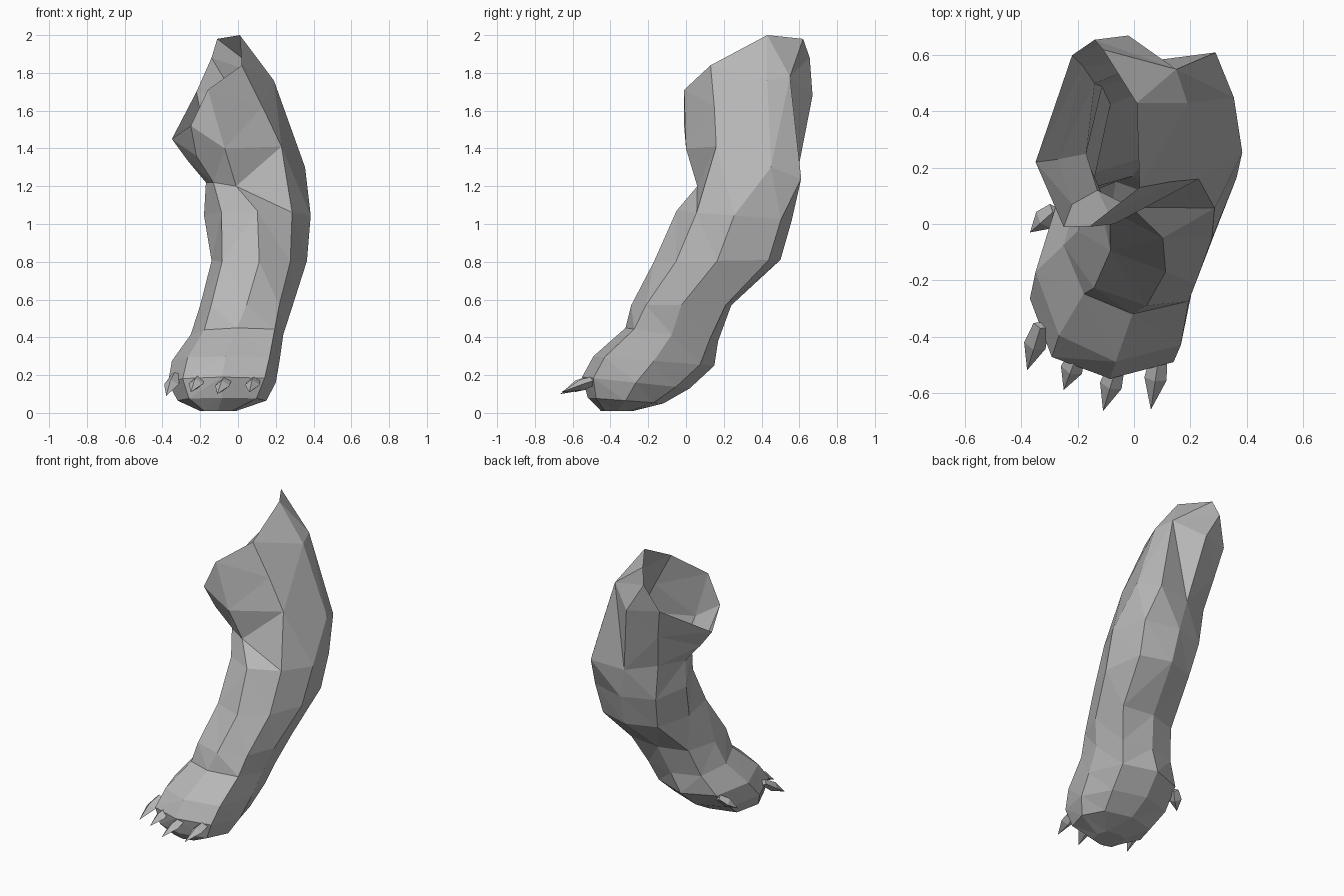
import bpy, bmesh, math
from mathutils import Vector

if "Cube" in bpy.data.objects:
    bpy.data.objects.remove(bpy.data.objects["Cube"])

grey = bpy.data.materials.new("grey")
grey.diffuse_color = (0.48, 0.48, 0.48, 1)
grey.use_nodes = True
grey.node_tree.nodes["Principled BSDF"].inputs["Base Color"].default_value = grey.diffuse_color


def finish(name, bm):
    mesh = bpy.data.meshes.new(name)
    bm.to_mesh(mesh)
    bm.free()
    mesh.materials.append(grey)
    obj = bpy.data.objects.new(name, mesh)
    bpy.context.collection.objects.link(obj)
    return obj


def ring(x0, x1, yf, zf, yb, zb, *swell):
    """Eight-sided tilted section; right first, then round by the back.
    swell pushes out the corners: back right, back left, front left, front right."""
    pts = []
    for k in range(8):
        a = k * math.tau / 8
        s = swell[k // 2] if k % 2 else 1.0
        u, v = math.cos(a) * s, math.sin(a) * s
        t = (v + 1) / 2
        pts.append(((x0 + x1) / 2 + u * (x1 - x0) / 2,
                    yf + (yb - yf) * t, zf + (zb - zf) * t))
    return pts


# Paw and foreleg sections, sole upwards
sections = [
    (-0.20, -0.01, -0.45, 0.01, -0.28, 0.01, 1.1, 1.1, 1.1, 1.1),
    (-0.32, 0.15, -0.52, 0.08, -0.12, 0.05, 1.05, 1.1, 1.05, 1.1),
    (-0.37, 0.20, -0.55, 0.19, 0.02, 0.13, 1.05, 1.05, 1.03, 1.12),
    (-0.35, 0.22, -0.49, 0.30, 0.15, 0.25, 1.08, 1.05, 1.0, 1.15),
    (-0.25, 0.24, -0.32, 0.45, 0.17, 0.38, 1.15, 1.1, 1.0, 1.15),
    (-0.20, 0.29, -0.29, 0.57, 0.24, 0.57, 1.25, 1.1, 1.08, 1.0),
    (-0.14, 0.365, -0.17, 0.80, 0.50, 0.81, 1.15, 1.1, 1.1, 0.92),
    (-0.18, 0.385, -0.05, 1.07, 0.56, 1.02, 1.15, 1.08, 0.95, 0.92),
]
rings = [ring(*s) for s in sections]

# Shoulder flares into a cup that is open on the inner side
rings.append([(0.355, 0.45, 1.30), (0.29, 0.61, 1.24), (0.06, 0.58, 1.22), (-0.14, 0.50, 1.27),
              (-0.17, 0.25, 1.22), (-0.13, 0.12, 1.22), (-0.01, 0.06, 1.20), (0.23, 0.16, 1.41)])
rings.append([(0.19, 0.43, 1.76), (0.15, 0.55, 1.78), (-0.02, 0.67, 1.68), (-0.18, 0.56, 1.50),
              (-0.27, 0.23, 1.34), (-0.22, 0.07, 1.36), (-0.07, 0.00, 1.40), (0.13, 0.15, 1.62)])
rings.append([(0.01, 0.43, 2.00), (-0.11, 0.62, 1.98), (-0.14, 0.655, 1.88), (-0.22, 0.60, 1.70),
              (-0.35, 0.22, 1.45), (-0.25, -0.01, 1.52), (-0.16, -0.01, 1.71), (0.02, 0.13, 1.84)])

bm = bmesh.new()
loops = [[bm.verts.new(p) for p in r] for r in rings]
for i, (lo, hi) in enumerate(zip(loops, loops[1:])):
    for k in range(8):
        n = (k + 1) % 8
        if i == 8 and k == 1:  # hollow down the back of the shoulder
            bm.faces.new((lo[k], lo[n], hi[k]))
            bm.faces.new((lo[n], hi[n], hi[k]))
        else:
            bm.faces.new((lo[k], lo[n], hi[n], hi[k]))
bm.faces.new(loops[0][::-1])
bmesh.ops.triangulate(bm, faces=bm.faces[:])
finish("leg", bm)

# Claws: four-sided spikes, base centre and tip
claws = [
    ((-0.33, -0.36, 0.20), (-0.38, -0.52, 0.09)),
    ((-0.20, -0.46, 0.19), (-0.25, -0.59, 0.11)),
    ((-0.06, -0.50, 0.18), (-0.11, -0.665, 0.10)),
    ((0.09, -0.46, 0.18), (0.06, -0.66, 0.11)),
    ((-0.28, 0.05, 0.24), (-0.37, -0.03, 0.16)),
]
for i, (base, tip) in enumerate(claws, 1):
    base, tip = Vector(base), Vector(tip)
    side = (tip - base).cross(Vector((0, 0, 1))).normalized()
    up = side.cross(tip - base).normalized()
    mid = base.lerp(tip, 0.45)
    bm = bmesh.new()
    a, b = ([bm.verts.new(c + d * r) for d, r in
             ((side, 0.04 * s), (up, 0.03 * s), (-side, 0.04 * s), (-up, 0.03 * s))]
            for c, s in ((base, 0.7), (mid, 1.0)))
    point = bm.verts.new(tip)
    bm.faces.new(a)
    for k in range(4):
        n = (k + 1) % 4
        bm.faces.new((a[k], a[n], b[n], b[k]))
        bm.faces.new((b[k], b[n], point))
    bmesh.ops.recalc_face_normals(bm, faces=bm.faces[:])
    finish(f"claw_{i}", bm)
